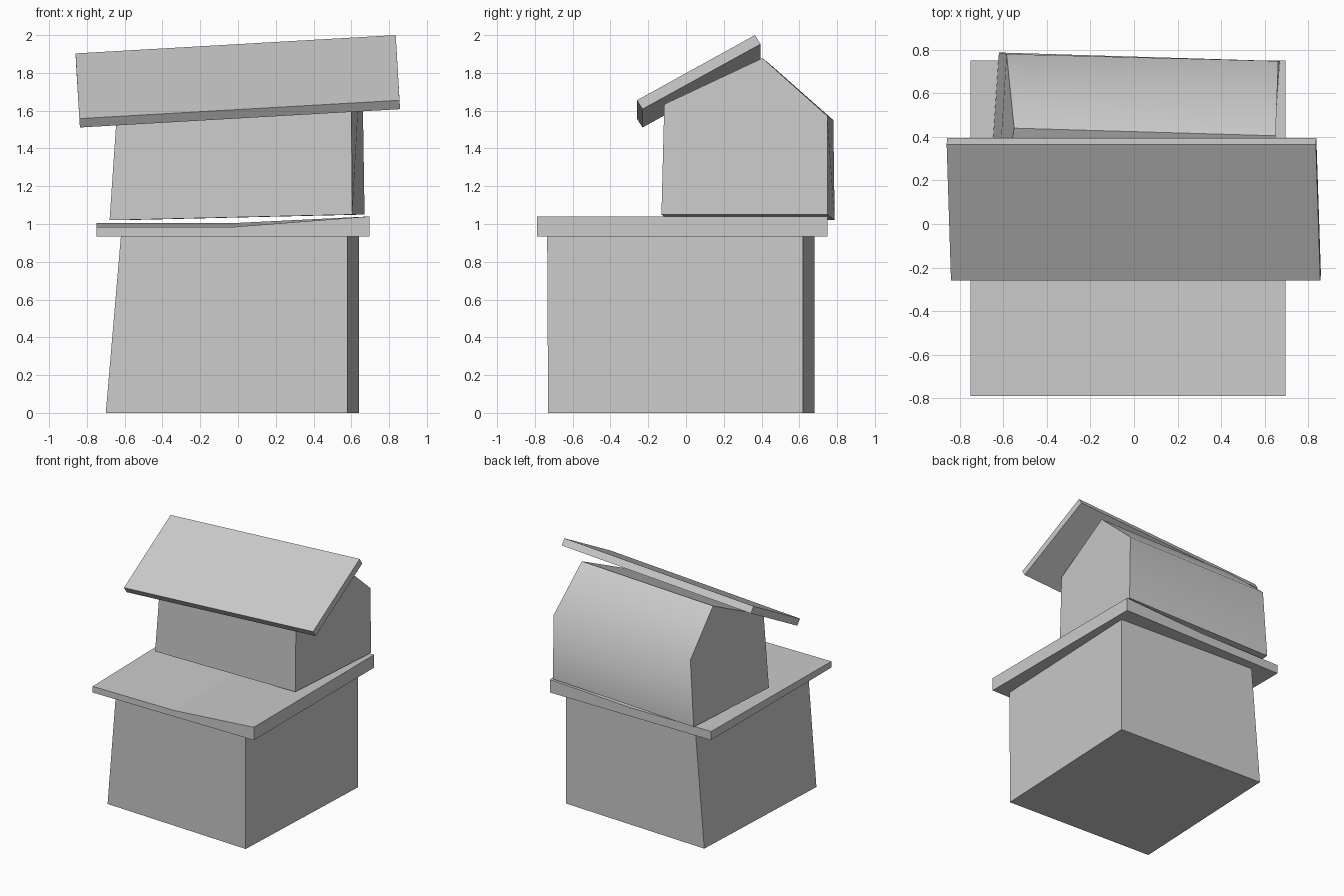
import bpy, bmesh

if "Cube" in bpy.data.objects:
    bpy.data.objects.remove(bpy.data.objects["Cube"])


def loft(name, sections, smooth_sides=()):
    """Join matching closed outlines (ordered left to right) into a capped solid."""
    bm = bmesh.new()
    rings = [[bm.verts.new(p) for p in s] for s in sections]
    n = len(rings[0])
    bm.faces.new(rings[0])
    bm.faces.new(rings[-1][::-1])
    for a, b in zip(rings, rings[1:]):
        for i in range(n):
            j = (i + 1) % n
            f = bm.faces.new((a[i], b[i], b[j], a[j]))
            f.smooth = i in smooth_sides
    bmesh.ops.recalc_face_normals(bm, faces=bm.faces)
    mesh = bpy.data.meshes.new(name)
    bm.to_mesh(mesh)
    bm.free()
    obj = bpy.data.objects.new(name, mesh)
    bpy.context.collection.objects.link(obj)
    return obj


# Lower room: slightly turned box whose left wall leans inward
loft("lower_room", [
    [(-0.70, -0.67, 0), (-0.64, 0.68, 0), (-0.56, 0.68, 0.935), (-0.62, -0.675, 0.935)],
    [(0.58, -0.73, 0), (0.64, 0.62, 0), (0.64, 0.62, 0.935), (0.58, -0.735, 0.935)],
])

# Floor slab: flat underside, top bends upward right of centre
slab_tops = [(-0.75, 0.985, 1.005), (-0.02, 0.985, 1.005), (0.695, 1.04, 1.04)]
loft("floor_slab", [
    [(x, -0.79, 0.935), (x, 0.75, 0.935), (x, 0.75, zb), (x, -0.79, zf)]
    for x, zf, zb in slab_tops
])

# Upper room: gabled profile, tilted, left gable leaning inward;
# the back wall and back slope share smooth shading
loft("upper_room", [
    [(-0.68, -0.09, 1.02), (-0.62, 0.787, 1.02), (-0.585, 0.78, 1.55),
     (-0.55, 0.44, 1.85), (-0.64, -0.08, 1.605)],
    [(0.605, -0.13, 1.05), (0.67, 0.748, 1.05), (0.662, 0.748, 1.572),
     (0.65, 0.405, 1.878), (0.60, -0.115, 1.634)],
], smooth_sides=(1, 2))

# Roof panel: one tilted board over the front slope
loft("roof_panel", [
    [(x, -0.26, z), (x - 0.02, 0.365, z + 0.345),
     (x - 0.018, 0.395, z + 0.297), (x + 0.003, -0.23, z - 0.047)]
    for x, z in ((-0.84, 1.558), (0.855, 1.655))
])
